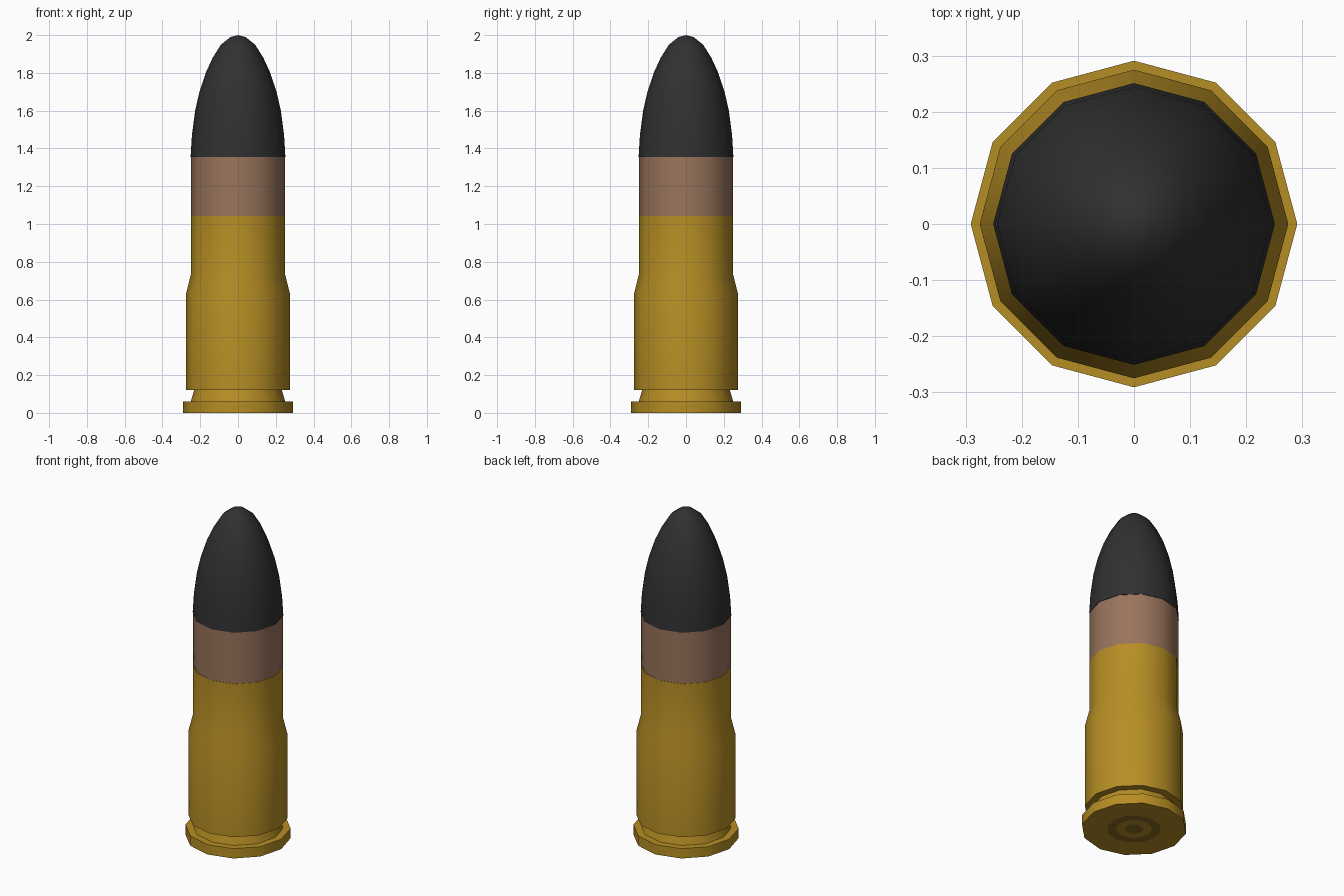
import bpy, bmesh, math

if "Cube" in bpy.data.objects:
    bpy.data.objects.remove(bpy.data.objects["Cube"])

SIDES = 12


def material(name, rgb):
    m = bpy.data.materials.new(name)
    m.diffuse_color = (*rgb, 1)
    m.use_nodes = True
    m.node_tree.nodes["Principled BSDF"].inputs["Base Color"].default_value = m.diffuse_color
    return m


brass = material("brass", (0.47, 0.27, 0.018))
dark_brass = material("dark brass", (0.25, 0.15, 0.016))
copper = material("copper", (0.32, 0.175, 0.108))
black = material("black", (0.03, 0.03, 0.03))


def lathe(name, profile, mats, mat_rule=None):
    """Spin a (radius, height) profile around z; radius 0 closes to a point."""
    bm = bmesh.new()
    rings = []
    for r, z in profile:
        if r == 0:
            rings.append([bm.verts.new((0, 0, z))] * SIDES)
        else:
            angles = [2 * math.pi * i / SIDES for i in range(SIDES)]
            rings.append([bm.verts.new((r * math.cos(a), r * math.sin(a), z)) for a in angles])
    for k in range(len(rings) - 1):
        lo, hi = rings[k], rings[k + 1]
        for i in range(SIDES):
            j = (i + 1) % SIDES
            corners = list(dict.fromkeys((lo[i], lo[j], hi[j], hi[i])))
            face = bm.faces.new(corners)
            face.material_index = mat_rule(k) if mat_rule else 0
    mesh = bpy.data.meshes.new(name)
    bm.to_mesh(mesh)
    bm.free()
    for m in mats:
        mesh.materials.append(m)
    obj = bpy.data.objects.new(name, mesh)
    bpy.context.collection.objects.link(obj)
    bpy.ops.object.select_all(action='DESELECT')
    obj.select_set(True)
    bpy.context.view_layer.objects.active = obj
    bpy.ops.object.shade_smooth_by_angle(angle=math.radians(40))
    return obj


# Case: base with alternating dark rings, rim, groove, body, shoulder, mouth
lathe("case", [
    (0, 0), (0.05, 0), (0.10, 0), (0.15, 0), (0.291, 0),
    (0.291, 0.06), (0.25, 0.06), (0.232, 0.122), (0.275, 0.122),
    (0.275, 0.63), (0.25, 0.73), (0.25, 1.043), (0.244, 1.043),
], [brass, dark_brass], lambda k: 1 if k in (0, 2) else 0)

# Copper band between the case and the nose
lathe("band", [(0.248, 1.03), (0.248, 1.357)], [copper])

# Rounded nose
lathe("nose", [
    (0.247, 1.355), (0.251, 1.355), (0.244, 1.47), (0.227, 1.60), (0.204, 1.70),
    (0.171, 1.80), (0.134, 1.88), (0.09, 1.95), (0.04, 1.99), (0, 2.0),
], [black])
